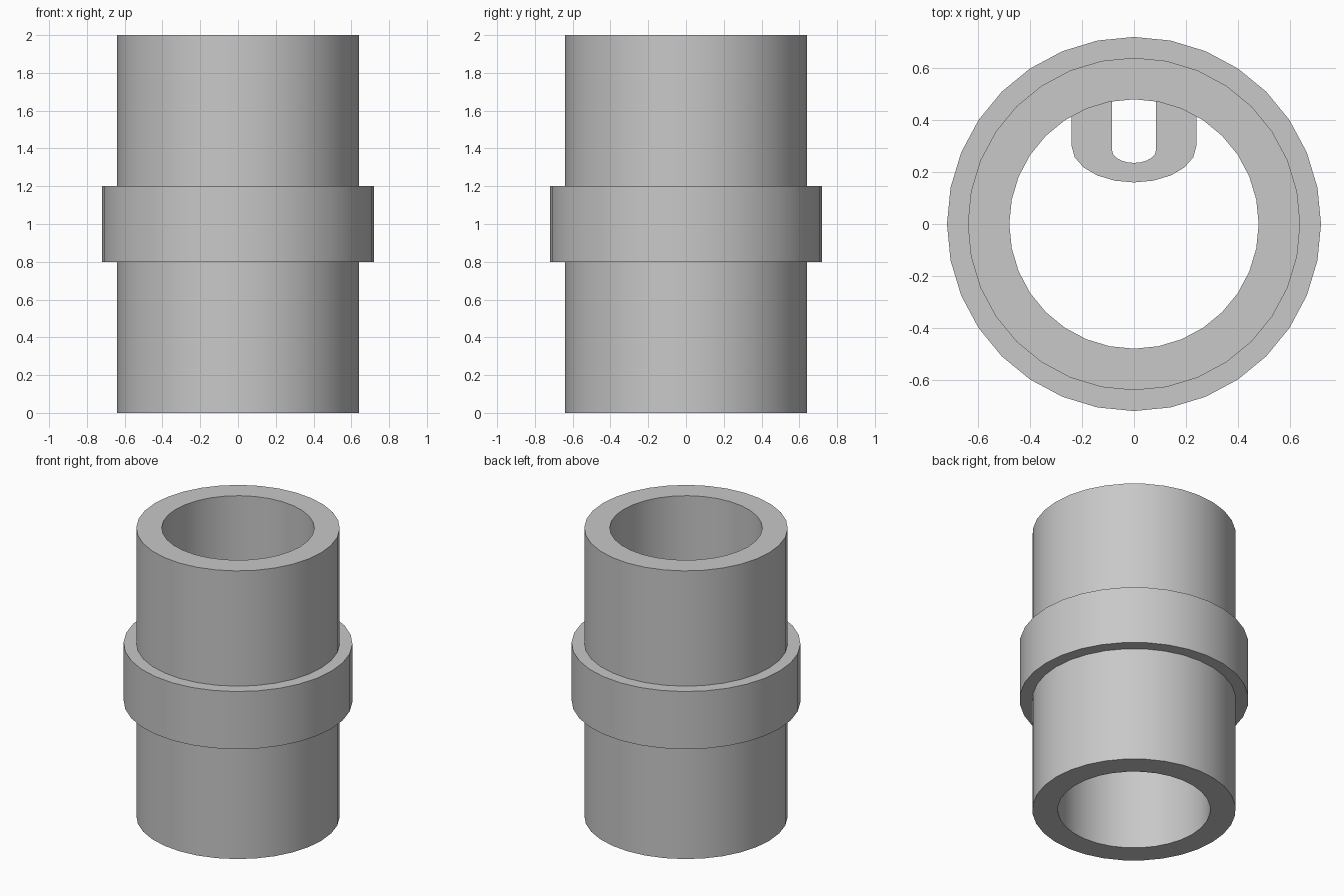
import bpy, bmesh
from math import sin, cos, pi, radians

cube = bpy.data.objects.get("Cube")
if cube:
    bpy.data.objects.remove(cube, do_unlink=True)

SEGMENTS = 32
BORE, PIPE, COLLAR = 0.48, 0.64, 0.72
HEIGHT, LOW, HIGH = 2.0, 0.8, 1.2

grey = bpy.data.materials.new("plain grey")
grey.use_nodes = True
colour = (0.58, 0.58, 0.58, 1)
grey.diffuse_color = colour
grey.node_tree.nodes["Principled BSDF"].inputs["Base Color"].default_value = colour


def finish(name, bm):
    """Turn a bmesh into a grey object, smooth with sharp rims."""
    bmesh.ops.recalc_face_normals(bm, faces=bm.faces)
    mesh = bpy.data.meshes.new(name)
    bm.to_mesh(mesh)
    bm.free()
    mesh.materials.append(grey)
    obj = bpy.data.objects.new(name, mesh)
    bpy.context.collection.objects.link(obj)
    bpy.ops.object.select_all(action='DESELECT')
    obj.select_set(True)
    bpy.context.view_layer.objects.active = obj
    bpy.ops.object.shade_smooth_by_angle(angle=radians(40))
    return obj


# Pipe with collar: closed wall section turned around z
section = [(BORE, 0), (PIPE, 0), (PIPE, LOW), (COLLAR, LOW),
           (COLLAR, HIGH), (PIPE, HIGH), (PIPE, HEIGHT), (BORE, HEIGHT)]
bm = bmesh.new()
rings = []
for i in range(SEGMENTS):
    a = 2 * pi * i / SEGMENTS
    rings.append([bm.verts.new((r * cos(a), r * sin(a), z)) for r, z in section])
for i in range(SEGMENTS):
    here, there = rings[i - 1], rings[i]
    for j in range(len(section)):
        bm.faces.new((here[j - 1], there[j - 1], there[j], here[j]))
finish("collared_pipe", bm)


# Loop inside the bore: U-shaped band with its ends sunk into the back wall
def u_path(half_width, bend_y, tip_y, end_y=0.53, steps=10):
    arc = [(half_width * cos(pi * k / steps),
            bend_y - (bend_y - tip_y) * sin(pi * k / steps))
           for k in range(steps + 1)]
    return [(half_width, end_y)] + arc + [(-half_width, end_y)]


outer = u_path(0.24, 0.30, 0.16)
inner = u_path(0.085, 0.285, 0.235)
bm = bmesh.new()
ribs = []
for (ox, oy), (ix, iy) in zip(outer, inner):
    ribs.append([bm.verts.new(p) for p in ((ox, oy, LOW), (ox, oy, HIGH),
                                           (ix, iy, HIGH), (ix, iy, LOW))])
for a, b in zip(ribs, ribs[1:]):
    for j in range(4):
        bm.faces.new((a[j - 1], b[j - 1], b[j], a[j]))
bm.faces.new(ribs[0])
bm.faces.new(ribs[-1])
finish("inner_loop", bm)
